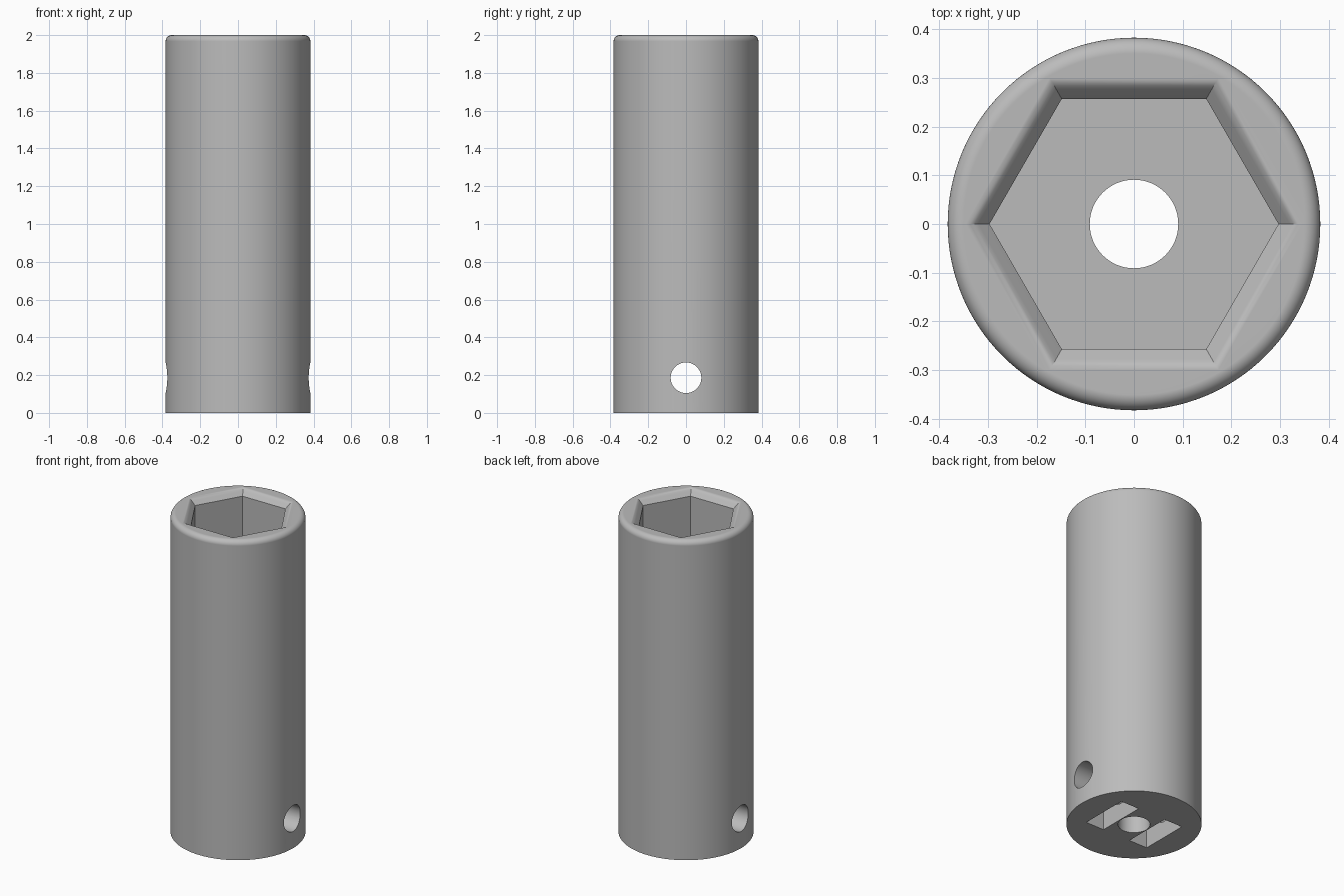
import bpy, bmesh, math
from mathutils import Matrix

cube = bpy.data.objects.get("Cube")
if cube:
    bpy.data.objects.remove(cube, do_unlink=True)

RADIUS, HEIGHT, FILLET = 0.383, 2.0, 0.032
FLOOR = 0.5          # bottom of the hex bore
SLOT_TOP = 0.32      # roof of the drive slots

steel = bpy.data.materials.new("plain grey steel")
steel.use_nodes = True
color = (0.5, 0.5, 0.5, 1)
steel.diffuse_color = color
steel.node_tree.nodes["Principled BSDF"].inputs["Base Color"].default_value = color


def make_object(name, bm):
    bmesh.ops.recalc_face_normals(bm, faces=bm.faces)
    mesh = bpy.data.meshes.new(name)
    bm.to_mesh(mesh)
    bm.free()
    mesh.materials.append(steel)
    obj = bpy.data.objects.new(name, mesh)
    bpy.context.collection.objects.link(obj)
    return obj


def stack(name, profile, sides):
    """Closed solid from rings of (radius, height) points."""
    bm = bmesh.new()
    rings = []
    for r, z in profile:
        angles = [math.tau * i / sides for i in range(sides)]
        rings.append([bm.verts.new((r * math.cos(a), r * math.sin(a), z)) for a in angles])
    for low, high in zip(rings, rings[1:]):
        for i in range(sides):
            j = (i + 1) % sides
            bm.faces.new((low[i], low[j], high[j], high[i]))
    bm.faces.new(rings[0])
    bm.faces.new(rings[-1])
    return make_object(name, bm)


def box(name, x, y, z):
    """Box from three (low, high) ranges."""
    bm = bmesh.new()
    size = [b - a for a, b in (x, y, z)]
    mid = [(a + b) / 2 for a, b in (x, y, z)]
    bmesh.ops.create_cube(bm, size=1, matrix=Matrix.Translation(mid) @ Matrix.Diagonal((*size, 1)))
    return make_object(name, bm)


# Round body with a filleted top edge
profile = [(RADIUS, 0)]
for i in range(9):
    a = math.pi / 2 * i / 8
    profile.append((RADIUS - FILLET * (1 - math.cos(a)), HEIGHT - FILLET * (1 - math.sin(a))))
body = stack("socket_body", profile, 128)

# Hex bore with a flared, softened mouth
bore = [(0.297, FLOOR), (0.297, 1.963), (0.32, 1.986), (0.328, 1.993),
        (0.337, 1.998), (0.346, HEIGHT), (0.346, HEIGHT + 0.1)]
cutters = [stack("hex_bore_cutter", bore, 6)]

# Axial hole through the web
cutters.append(stack("centre_hole_cutter", [(0.091, -0.1), (0.091, FLOOR + 0.1)], 64))

# Pair of drive slots in the base
for side in (-1, 1):
    x = sorted((side * 0.096, side * 0.224))
    cutters.append(box("drive_slot_cutter", x, (-0.155, 0.155), (-0.1, SLOT_TOP)))

# Cross pin hole from side to side
pin = stack("cross_hole_cutter", [(0.081, -0.6), (0.081, 0.6)], 64)
pin.data.transform(Matrix.Translation((0, 0, 0.186)) @ Matrix.Rotation(math.pi / 2, 4, 'Y'))
cutters.append(pin)

# Apply the cuts and discard the cutters
bpy.ops.object.select_all(action='DESELECT')
body.select_set(True)
bpy.context.view_layer.objects.active = body
for cutter in cutters:
    cutter.hide_render = True
    cut = body.modifiers.new("cut", 'BOOLEAN')
    cut.operation = 'DIFFERENCE'
    cut.solver = 'EXACT'
    cut.object = cutter
    bpy.ops.object.modifier_apply(modifier=cut.name)
    bpy.data.objects.remove(cutter, do_unlink=True)

# Smooth curved walls, crisp edges
bpy.ops.object.shade_smooth_by_angle(angle=math.radians(30))
weighted = body.modifiers.new("even_shading", 'WEIGHTED_NORMAL')
weighted.keep_sharp = True
